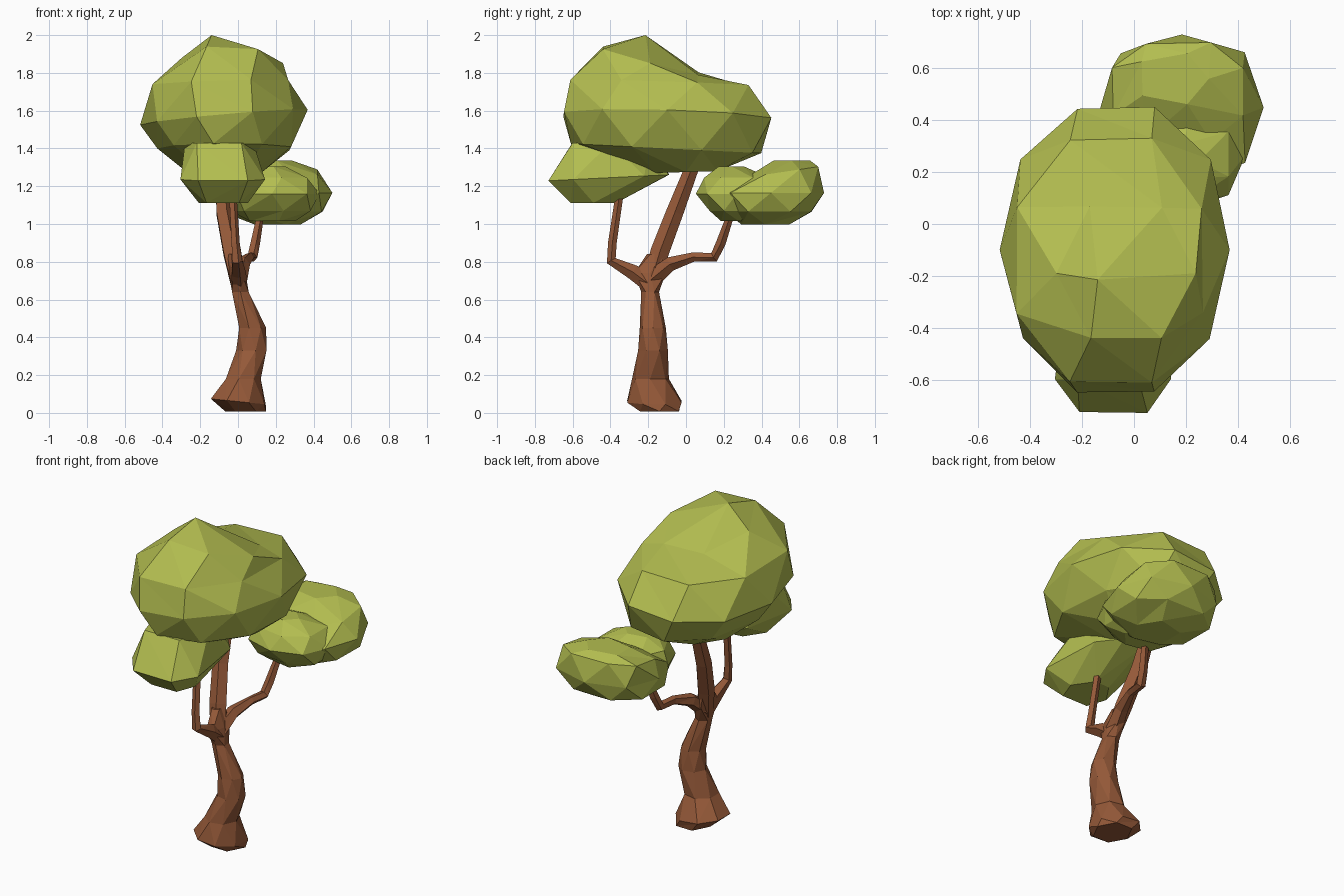
import bpy, bmesh, math, random
from mathutils import Vector


def material(name, color):
    m = bpy.data.materials.new(name)
    m.diffuse_color = (*color, 1)
    return m


BARK = material("bark", (0.30, 0.10, 0.04))
LEAF = material("leaf", (0.45, 0.51, 0.08))


def skin(name, rings, mat):
    """Join rings of points (any count each) with triangles; rings = [(phase, points)]."""
    bm = bmesh.new()
    loops = [(ph, [bm.verts.new(p) for p in pts]) for ph, pts in rings]
    for (pa, a), (pb, b) in zip(loops, loops[1:]):
        na, nb = len(a), len(b)
        i = 0 if na > 1 else na
        j = 0 if nb > 1 else nb
        while i < na or j < nb:
            if j >= nb or (i < na and (i + 1 + pa) / na <= (j + 1 + pb) / nb):
                bm.faces.new((a[i % na], a[(i + 1) % na], b[j % nb]))
                i += 1
            else:
                bm.faces.new((a[i % na], b[(j + 1) % nb], b[j % nb]))
                j += 1
    for _, end in (loops[0], loops[-1]):
        if len(end) > 2:
            bm.faces.new(end)
    bmesh.ops.recalc_face_normals(bm, faces=bm.faces)
    me = bpy.data.meshes.new(name)
    bm.to_mesh(me)
    bm.free()
    me.materials.append(mat)
    ob = bpy.data.objects.new(name, me)
    bpy.context.collection.objects.link(ob)
    return ob


def lump(name, rows, mat, seed=1, power=1.0, jitter=0.03, taper=0.0):
    """Faceted solid from level rings: sides, cx, cy, z, rx, ry, slope in x, slope in y."""
    rng = random.Random(seed)
    rings = []
    for k, (n, cx, cy, z, rx, ry, sx, sy) in enumerate(rows):
        ph = 0.5 * (k % 2)
        pts = []
        for i in range(n):
            t = 2 * math.pi * (i + ph) / n
            c, s = math.cos(t), math.sin(t)
            r = 1 + rng.uniform(-jitter, jitter)
            dx = rx * r * math.copysign(abs(c) ** power, c) * (1 - taper * max(0, s))
            dy = ry * r * math.copysign(abs(s) ** power, s)
            pts.append((cx + dx, cy + dy, z + sx * dx + sy * dy))
        rings.append((ph, pts))
    return skin(name, rings, mat)


def limb(name, path, sides=5):
    """Tapered branch along points (x, y, z, radius)."""
    P = [Vector(p[:3]) for p in path]
    rings = []
    for k, p in enumerate(P):
        a = (P[min(k + 1, len(P) - 1)] - p).normalized()
        b = (p - P[max(k - 1, 0)]).normalized()
        d = (a + b).normalized()
        # local frame: u stays close to the x axis so the rings never twist
        v = d.cross(Vector((1, 0, 0))).normalized()
        u = v.cross(d)
        r = path[k][3]
        rings.append((0, [p + u * r * math.cos(2 * math.pi * i / sides)
                          + v * r * math.sin(2 * math.pi * i / sides)
                          for i in range(sides)]))
    return skin(name, rings, BARK)


# Trunk with flared foot and S-bend
lump("trunk", [
    (6, 0.04, -0.14, 0.008, 0.11, 0.12, 0, 0),
    (8, 0.00, -0.17, 0.06, 0.155, 0.155, -0.1, 0),
    (7, 0.025, -0.19, 0.18, 0.097, 0.1, 0, 0),
    (7, 0.075, -0.175, 0.33, 0.083, 0.08, 0, 0),
    (7, 0.075, -0.175, 0.45, 0.074, 0.07, 0, 0),
    (6, 0.013, -0.19, 0.64, 0.05, 0.046, 0, 0),
    (6, -0.005, -0.19, 0.74, 0.045, 0.095, 0, 0),
    (5, -0.025, -0.16, 0.84, 0.035, 0.05, 0, 0),
], BARK, seed=4)

# Branches
limb("main_branch", [(0, -0.19, 0.68, 0.045), (-0.035, -0.14, 0.85, 0.052),
                     (-0.075, -0.06, 1.06, 0.048), (-0.09, 0.04, 1.32, 0.038)])
limb("front_branch", [(0.005, -0.18, 0.67, 0.045), (0.0, -0.28, 0.745, 0.042),
                      (-0.005, -0.395, 0.805, 0.028), (-0.015, -0.39, 0.9, 0.024),
                      (-0.03, -0.35, 1.17, 0.022)])
limb("rear_branch", [(0.0, -0.18, 0.71, 0.05), (0.025, -0.08, 0.79, 0.04),
                     (0.06, 0.04, 0.825, 0.026), (0.075, 0.15, 0.825, 0.028),
                     (0.09, 0.185, 0.9, 0.027), (0.12, 0.24, 1.06, 0.02)])

# Main crown, its top sloping down towards the back
lump("main_crown", [
    (6, -0.07, 0.0, 1.275, 0.2, 0.19, 0, 0.03),
    (9, -0.06, -0.10, 1.40, 0.36, 0.51, 0, -0.05),
    (10, -0.07, -0.10, 1.565, 0.445, 0.57, 0.09, -0.03),
    (8, -0.09, -0.14, 1.745, 0.385, 0.5, 0.03, -0.03),
    (6, -0.03, -0.19, 1.865, 0.265, 0.29, -0.05, -0.27),
    (1, -0.14, -0.215, 2.0, 0, 0, 0, 0),
], LEAF, seed=3, power=0.94, jitter=0.02)

# Low front clump, boxy at the front and narrowing under the crown
lump("front_clump", [
    (6, -0.08, -0.49, 1.112, 0.13, 0.13, 0, 0),
    (8, -0.08, -0.41, 1.245, 0.235, 0.335, 0, 0.05),
    (6, -0.10, -0.40, 1.43, 0.18, 0.22, 0, 0),
], LEAF, seed=2, power=0.6, jitter=0.02, taper=0.5)

# Rear right clump, two overlapping lobes
lump("rear_clump", [
    (5, 0.20, 0.42, 0.997, 0.13, 0.13, 0, 0),
    (8, 0.18, 0.44, 1.065, 0.28, 0.24, 0, 0),
    (8, 0.185, 0.45, 1.165, 0.318, 0.28, 0, 0),
    (8, 0.17, 0.51, 1.275, 0.27, 0.2, 0, 0.15),
    (5, 0.15, 0.56, 1.335, 0.14, 0.10, 0, 0),
], LEAF, seed=5, power=0.8, jitter=0.02)
lump("rear_clump_inner_lobe", [
    (5, 0.17, 0.28, 1.015, 0.13, 0.10, 0, 0),
    (7, 0.18, 0.28, 1.07, 0.22, 0.16, 0, 0),
    (8, 0.18, 0.27, 1.16, 0.25, 0.215, 0, 0),
    (7, 0.17, 0.27, 1.245, 0.21, 0.175, 0, 0),
    (5, 0.15, 0.24, 1.305, 0.10, 0.07, 0, 0),
], LEAF, seed=6, power=0.85, jitter=0.02)
